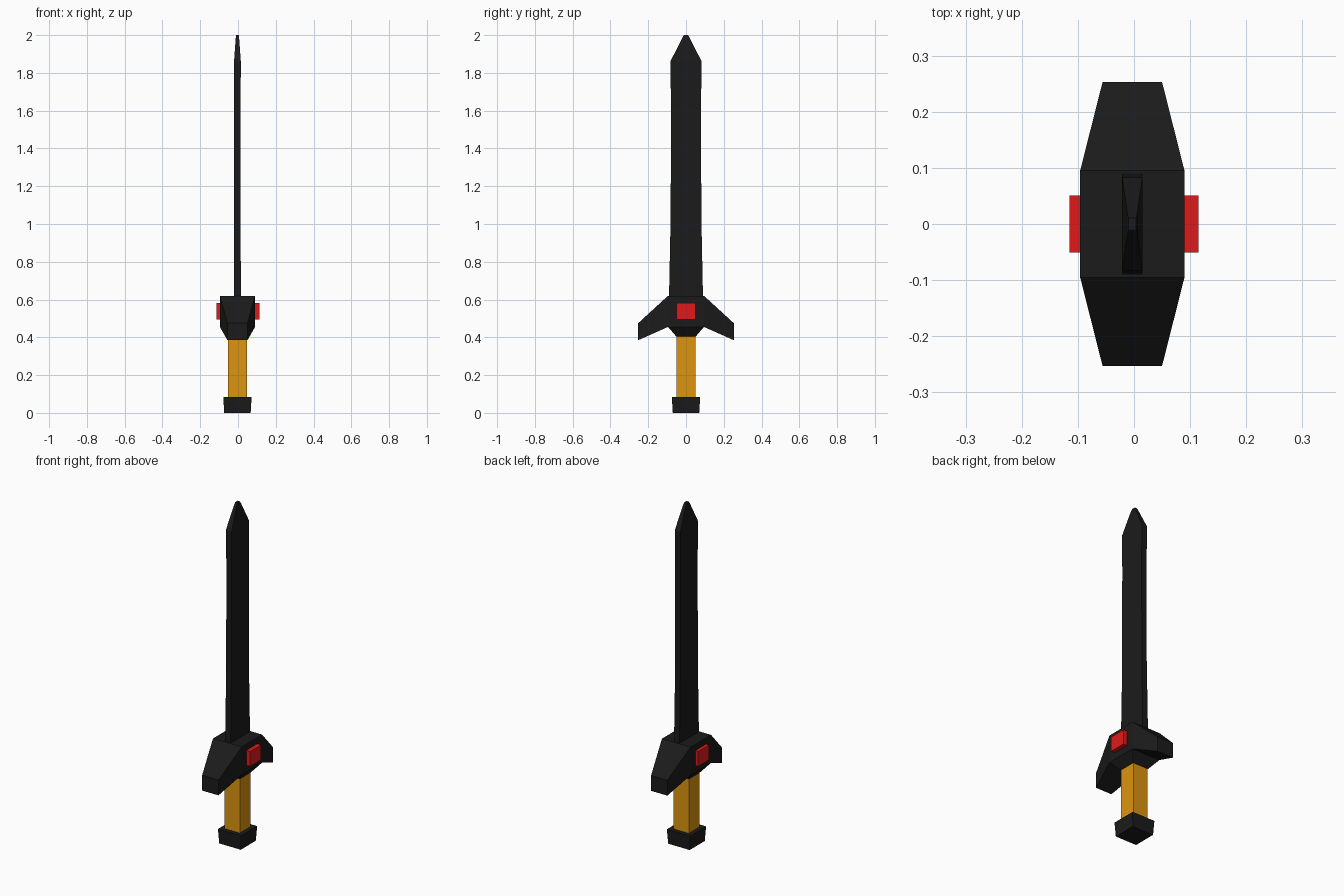
import bpy, bmesh

if "Cube" in bpy.data.objects:
    bpy.data.objects.remove(bpy.data.objects["Cube"])

CX = -0.003  # the sword body sits a hair left of centre


def material(name, rgb):
    m = bpy.data.materials.new(name)
    m.diffuse_color = (*rgb, 1)
    m.use_nodes = True
    m.node_tree.nodes["Principled BSDF"].inputs["Base Color"].default_value = m.diffuse_color
    return m


black = material("black", (0.011, 0.011, 0.011))
gold = material("gold", (0.72, 0.30, 0.005))
red = material("red", (0.75, 0.01, 0.01))


def loft(name, rings, mat):
    """Skin a list of four-point rings and cap both ends."""
    bm = bmesh.new()
    loops = [[bm.verts.new(p) for p in ring] for ring in rings]
    for a, b in zip(loops, loops[1:]):
        for i in range(4):
            j = (i + 1) % 4
            bm.faces.new((a[i], a[j], b[j], b[i]))
    bm.faces.new(loops[0])
    bm.faces.new(loops[-1])
    bmesh.ops.recalc_face_normals(bm, faces=bm.faces)
    mesh = bpy.data.meshes.new(name)
    bm.to_mesh(mesh)
    bm.free()
    mesh.materials.append(mat)
    ob = bpy.data.objects.new(name, mesh)
    bpy.context.collection.objects.link(ob)
    return ob


def upright(name, sections, mat, cx=CX):
    """Stack rectangular sections given as (z, half x, half y)."""
    signs = ((-1, -1), (1, -1), (1, 1), (-1, 1))
    loft(name, [[(cx + sx * hx, sy * hy, z) for sx, sy in signs]
                for z, hx, hy in sections], mat)


# Pommel and grip
upright("pommel", [(0, 0.07, 0.07), (0.085, 0.075, 0.075)], black)
upright("grip", [(0.08, 0.05, 0.05), (0.41, 0.05, 0.05)], gold)

# Guard with drooping, tapered arms: (y, half x, low z, high z)
arms = [(-0.253, 0.053, 0.385, 0.475), (-0.095, 0.093, 0.455, 0.62),
        (0.095, 0.093, 0.455, 0.62), (0.253, 0.053, 0.385, 0.475)]
loft("guard", [[(CX - h, y, lo), (CX + h, y, lo), (CX + h, y, hi), (CX - h, y, hi)]
               for y, h, lo, hi in arms], black)

# Collar narrowing from guard to grip
upright("guard_collar", [(0.405, 0.052, 0.052), (0.455, 0.093, 0.095)], black)

# Blade
upright("blade", [(0.61, 0.018, 0.09), (1.05, 0.017, 0.081), (1.67, 0.017, 0.08),
                  (1.86, 0.018, 0.083), (1.985, 0.009, 0.02), (2.0, 0.007, 0.011)], black)

# Gem on each face of the guard
for side, label in ((-1, "left"), (1, "right")):
    upright("gem_" + label, [(0.495, 0.015, 0.051), (0.583, 0.015, 0.051)], red, side * 0.1)
